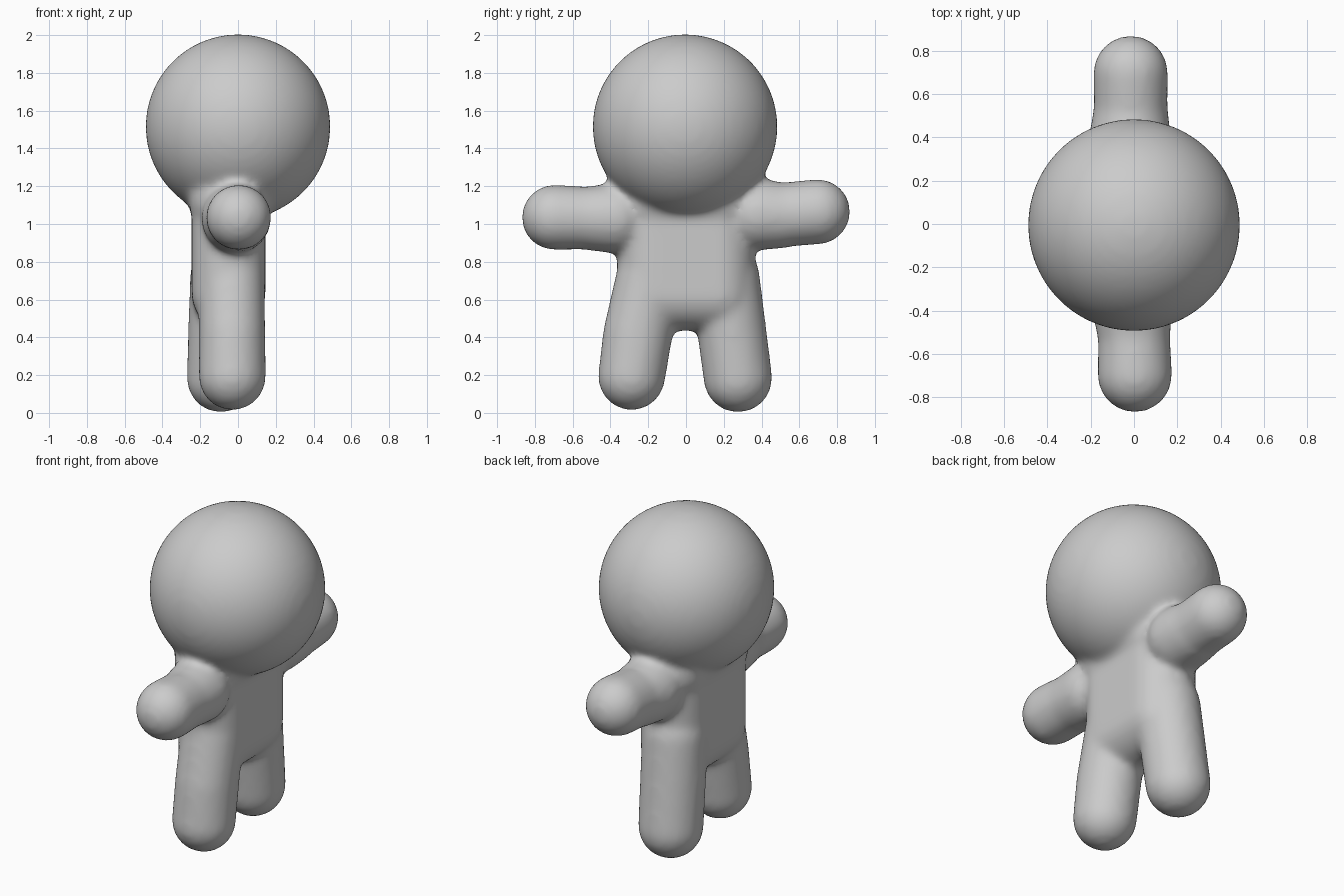
import bpy, bmesh
from mathutils import Matrix, Vector

if "Cube" in bpy.data.objects:
    bpy.data.objects.remove(bpy.data.objects["Cube"])


def add_hull(target, balls, seg=40):
    """Add the convex hull of some (x, y, z, radius) balls to the target mesh."""
    bm = bmesh.new()
    for x, y, z, r in balls:
        bmesh.ops.create_uvsphere(bm, u_segments=seg, v_segments=seg // 2, radius=r,
                                  matrix=Matrix.Translation((x, y, z)))
    if len(balls) > 1:
        res = bmesh.ops.convex_hull(bm, input=bm.verts[:])
        junk = {v for v in res["geom_interior"] + res["geom_unused"]
                if isinstance(v, bmesh.types.BMVert)}
        bmesh.ops.delete(bm, geom=list(junk), context='VERTS')
    me = bpy.data.meshes.new("piece")
    bm.to_mesh(me)
    bm.free()
    target.from_mesh(me)
    bpy.data.meshes.remove(me)


figure = bmesh.new()
# head
add_hull(figure, [(0, -0.005, 1.515, 0.489)], 96)
# torso
add_hull(figure, [(-0.05, s * 0.17, z, 0.195) for s in (-1, 1) for z in (0.63, 1.1)])
# neck flare under the head
add_hull(figure, [(-0.045, s * 0.18, 1.13, 0.215) for s in (-1, 1)])
# arms
add_hull(figure, [(-0.01, -0.38, 1.03, 0.185), (0, -0.5, 1.03, 0.17)])
add_hull(figure, [(0, -0.48, 1.03, 0.165), (0.004, -0.697, 1.035, 0.173)])
add_hull(figure, [(-0.02, 0.38, 1.05, 0.19), (-0.015, 0.5, 1.045, 0.175)])
add_hull(figure, [(-0.015, 0.48, 1.045, 0.17), (-0.015, 0.697, 1.065, 0.173)])
# legs
add_hull(figure, [(-0.035, -0.195, 0.72, 0.175), (-0.03, -0.265, 0.42, 0.174), (-0.03, -0.288, 0.192, 0.178)])
add_hull(figure, [(-0.07, 0.205, 0.72, 0.185), (-0.085, 0.25, 0.42, 0.176), (-0.09, 0.275, 0.184, 0.182)])

mesh = bpy.data.meshes.new("figure")
figure.to_mesh(mesh)
figure.free()
body = bpy.data.objects.new("figure", mesh)
bpy.context.collection.objects.link(body)

# fuse all parts into one soft skin
fuse = body.modifiers.new("fuse", 'REMESH')
fuse.mode = 'VOXEL'
fuse.voxel_size = 0.02
fuse.use_smooth_shade = True
soften = body.modifiers.new("soften", 'SMOOTH')
soften.factor = 0.5
soften.iterations = 14

grey = bpy.data.materials.new("plain grey")
grey.diffuse_color = (0.6, 0.6, 0.6, 1)
grey.use_nodes = True
grey.node_tree.nodes["Principled BSDF"].inputs["Base Color"].default_value = grey.diffuse_color
mesh.materials.append(grey)
